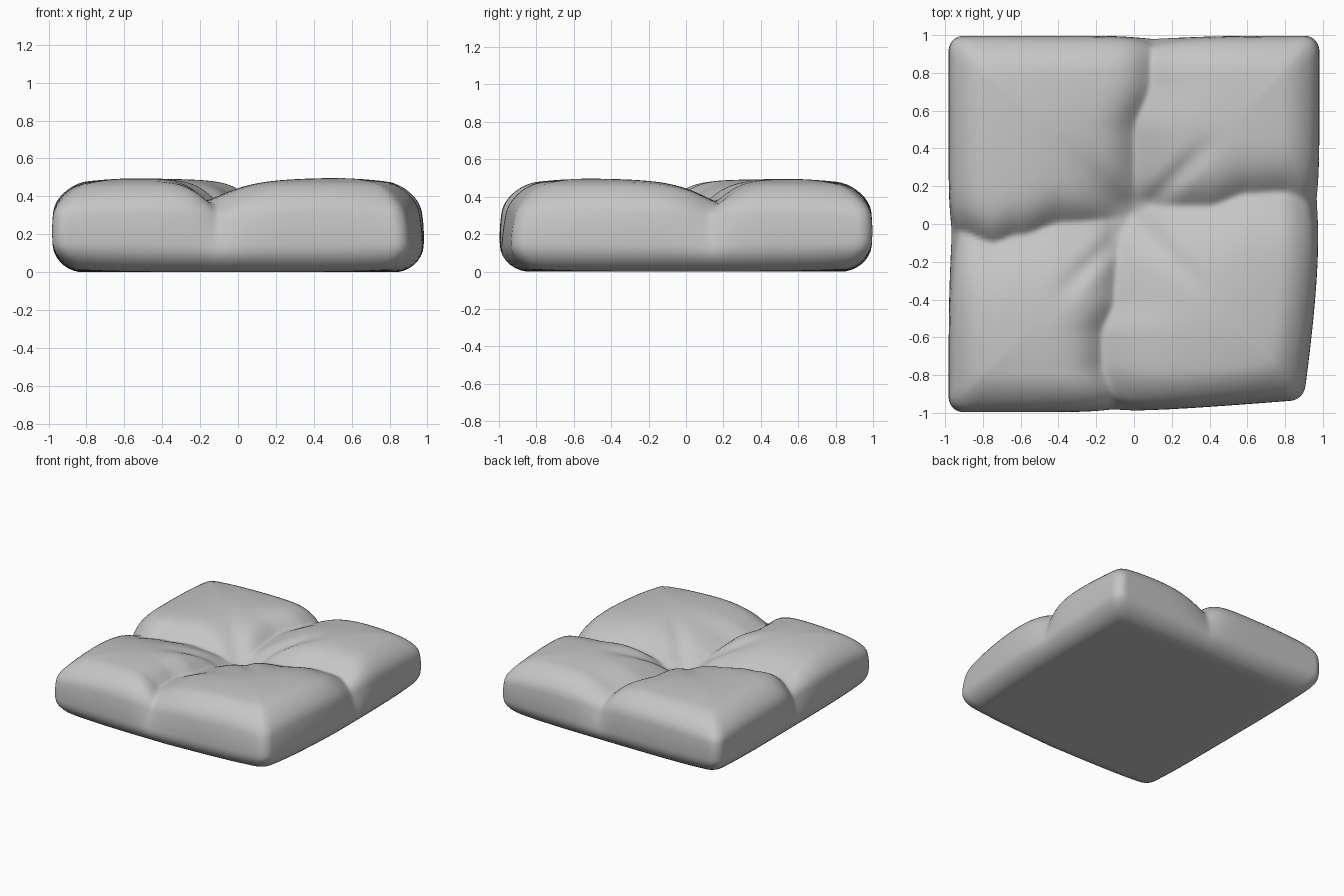
import bpy, bmesh, math

cube = bpy.data.objects.get("Cube")
if cube:
    bpy.data.objects.remove(cube, do_unlink=True)

HEIGHT, TOP_R, BOTTOM_R, CORNER = 0.5, 0.16, 0.14, 0.08

# Seam paths running out from the middle button: (distance, sideways offset)
BACK = [(0, 0), (0.5, 0), (0.8, 0.09), (1, 0.1)]
FRONT = [(0, -0.08), (0.4, -0.11), (0.62, -0.18), (0.78, -0.18), (1, -0.12)]
LEFT = [(0, 0.1), (0.4, 0.1), (0.65, 0.17), (0.85, 0.18), (1, 0.14)]
RIGHT = [(0, 0.04), (0.4, 0.01), (0.65, -0.06), (0.8, -0.1), (1, -0.04)]


def smooth(t):
    t = min(max(t, 0), 1)
    return t * t * (3 - 2 * t)


def follow(path, t):
    for (a, p), (b, q) in zip(path, path[1:]):
        if t <= b:
            return p + (q - p) * smooth((t - a) / (b - a))
    return path[-1][1]


def seam(path, along, across, below, above):
    """Strength of a lopsided groove that follows a path."""
    d = across - follow(path, along)
    width = below if d < 0 else above
    return smooth((along + 0.05) / 0.2) * math.exp(-(abs(d) / width) ** 1.3)


def seams(x, y):
    parts = (seam(BACK, y, x, 0.1, 0.19), seam(FRONT, -y, x, 0.1, 0.2),
             seam(LEFT, x, y, 0.18, 0.11), seam(RIGHT, -x, y, 0.2, 0.1))
    return sum(s ** 4 for s in parts) ** 0.25


def wrinkles(x, y):
    """Diagonal pull lines round the button."""
    total = 0
    for sx, sy, depth in ((1, 1, 0.035), (-1, -1, 0.03), (1, -1, 0.015), (-1, 1, 0.008)):
        along = (x * sx + (y - 0.03) * sy) / math.sqrt(2)
        across = (x * sy - (y - 0.03) * sx) / math.sqrt(2)
        fade = smooth(along / 0.15) * (1 - smooth((along - 0.3) / 0.4))
        total += depth * fade * math.exp(-(across / 0.06) ** 2)
    return total


def sink(x, y):
    """How far the top is pulled down at a point."""
    r = math.hypot(x + 0.02, y - 0.05)
    button = 0.18 * math.exp(-(r / 0.2) ** 1.5)
    groove = 0.115 * seams(x, y)
    return ((button ** 3 + groove ** 3) ** (1 / 3) + wrinkles(x, y)
            + 0.05 * math.exp(-(r / 0.45) ** 2))


def round_corner(u, v):
    """Round the corners of a unit square outline."""
    inner = 1 - CORNER
    a, b = max(abs(u) - inner, 0), max(abs(v) - inner, 0)
    if a and b:
        k = max(a, b) / math.hypot(a, b)
        u = math.copysign(inner + a * k, u)
        v = math.copysign(inner + b * k, v)
    return u, v


def shape(co):
    u, v, w = co
    m = max(abs(u), abs(v), 1e-6)
    radius = TOP_R if w > 0 else BOTTOM_R
    # Wrap the rim round a quarter circle
    if abs(w) > 0.999:
        angle = max(0, (m - 1 + radius) / radius) * math.pi / 2
        reach = 1 - radius + radius * math.sin(angle) if angle else m
        drop = radius * (1 - math.cos(angle))
        z = HEIGHT - drop if w > 0 else drop
    else:
        reach = 1
        z = BOTTOM_R + (w + 1) / 2 * (HEIGHT - TOP_R - BOTTOM_R)
    x, y = round_corner(u / m, v / m)
    x, y = x * reach, y * reach
    level = z / HEIGHT
    pull = sink(x, y)
    edge = max(abs(x), abs(y))
    corner = abs(x * y) ** 4
    crown = 0.04 * max(0, (edge - 0.5) / 0.5) ** 2 + 0.06 * corner
    z += 0.035 * corner * (1 - level) ** 2 - (pull + crown) * level ** 2
    # Seams pinch the side walls, which bulge at mid height
    pinch = 1 - 0.045 * seams(x, y) * smooth(level * 1.3) * edge ** 8
    bulge = 1 - 0.03 * (2 * level - 0.9) ** 2
    px, py = max(x, 0), max(-y, 0)
    # The front left corner is drawn in, and its walls lean back
    lean = 0.035 * level
    return (0.985 * x * pinch * bulge * (1 - (0.075 + lean) * px * py ** 1.5 - lean * px * 0.5),
            y * pinch * bulge * (1 - (0.055 + lean) * px * py - lean * py * 0.5), z)


bm = bmesh.new()
bmesh.ops.create_cube(bm, size=2)
upright = [e for e in bm.edges if abs(e.verts[0].co.z - e.verts[1].co.z) > 1]
bmesh.ops.subdivide_edges(bm, edges=upright, cuts=9, use_grid_fill=True)
level_edges = [e for e in bm.edges if abs(e.verts[0].co.z - e.verts[1].co.z) < 0.01]
bmesh.ops.subdivide_edges(bm, edges=level_edges, cuts=109, use_grid_fill=True)
for vert in bm.verts:
    vert.co = shape(vert.co)

# Centre the cushion on the floor
for axis in range(3):
    values = [v.co[axis] for v in bm.verts]
    shift = min(values) if axis == 2 else (min(values) + max(values)) / 2
    for vert in bm.verts:
        vert.co[axis] -= shift
bmesh.ops.recalc_face_normals(bm, faces=bm.faces)
mesh = bpy.data.meshes.new("cushion")
bm.to_mesh(mesh)
bm.free()
cushion = bpy.data.objects.new("cushion", mesh)
bpy.context.collection.objects.link(cushion)
mesh.shade_smooth()

# Plain grey cloth
cloth = bpy.data.materials.new("grey cloth")
cloth.use_nodes = True
grey = (0.56, 0.56, 0.56, 1)
cloth.diffuse_color = grey
cloth.node_tree.nodes["Principled BSDF"].inputs["Base Color"].default_value = grey
mesh.materials.append(cloth)
